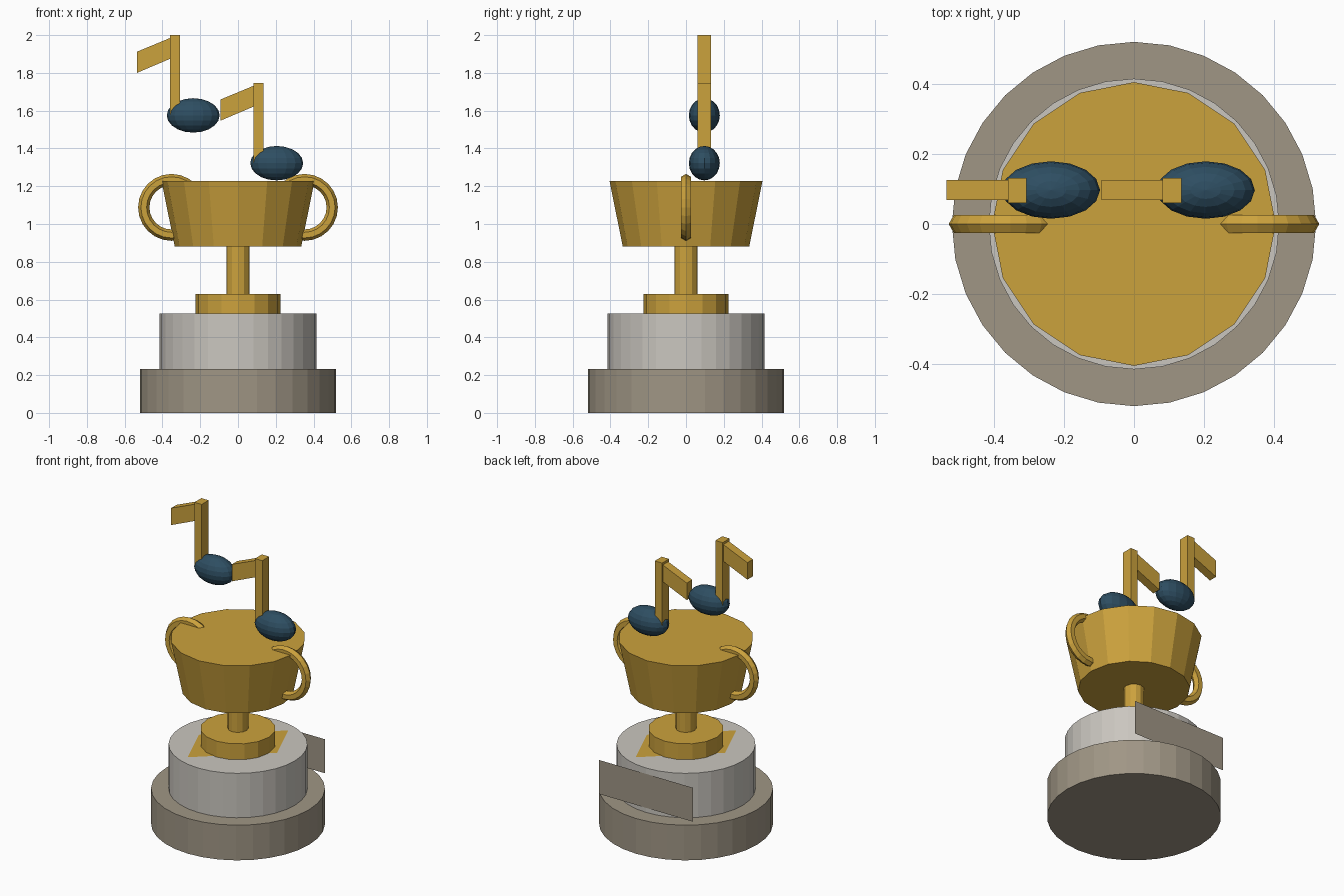
import bpy, bmesh, math
from mathutils import Matrix

if "Cube" in bpy.data.objects:
    bpy.data.objects.remove(bpy.data.objects["Cube"])


def material(name, rgb):
    m = bpy.data.materials.new(name)
    m.diffuse_color = (*rgb, 1)
    m.use_nodes = True
    m.node_tree.nodes["Principled BSDF"].inputs["Base Color"].default_value = m.diffuse_color
    return m


gold = material("gold", (0.60, 0.36, 0.046))
silver = material("pale_silver", (0.59, 0.565, 0.52))
stone = material("warm_grey", (0.35, 0.305, 0.235))
navy = material("dark_blue", (0.027, 0.076, 0.122))


def make(name, bm, mat):
    mesh = bpy.data.meshes.new(name)
    bm.normal_update()
    bm.to_mesh(mesh)
    bm.free()
    mesh.materials.append(mat)
    ob = bpy.data.objects.new(name, mesh)
    bpy.context.collection.objects.link(ob)
    return ob


def drum(name, r_low, r_high, z0, z1, sides, mat):
    bm = bmesh.new()
    bmesh.ops.create_cone(bm, cap_ends=True, segments=sides, radius1=r_low, radius2=r_high,
                          depth=z1 - z0, matrix=Matrix.Translation((0, 0, (z0 + z1) / 2)))
    # put a corner on the y axis
    bmesh.ops.rotate(bm, verts=bm.verts, matrix=Matrix.Rotation(math.pi / 2, 3, 'Z'))
    return make(name, bm, mat)


def sheet(name, points, mat):
    bm = bmesh.new()
    bm.faces.new([bm.verts.new(p) for p in points])
    return make(name, bm, mat)


def prism(name, outline, y0, y1, mat):
    # outline in x, z, extruded along y
    bm = bmesh.new()
    face = bm.faces.new([bm.verts.new((x, y0, z)) for x, z in outline])
    out = bmesh.ops.extrude_face_region(bm, geom=[face])
    moved = [v for v in out["geom"] if isinstance(v, bmesh.types.BMVert)]
    bmesh.ops.translate(bm, verts=moved, vec=(0, y1 - y0, 0))
    bmesh.ops.recalc_face_normals(bm, faces=bm.faces)
    return make(name, bm, mat)


# pedestal and cup
drum("lower_base", 0.52, 0.52, 0, 0.232, 32, stone)
drum("upper_base", 0.415, 0.415, 0.23, 0.525, 32, silver)
drum("cup_foot", 0.225, 0.225, 0.525, 0.63, 16, gold)
drum("cup_stem", 0.062, 0.062, 0.62, 0.89, 12, gold)
drum("cup_bowl", 0.335, 0.405, 0.882, 1.228, 16, gold)

# thin plaque behind the upper base, thin gold sheet under the foot
sheet("back_plaque", [(0.343, 0.418, 0.264), (-0.343, 0.418, 0.264),
                      (-0.343, 0.418, 0.488), (0.343, 0.418, 0.488)], stone)
sheet("foot_sheet", [(-0.137, -0.328, 0.5265), (0.265, 0.03, 0.5265),
                     (0.137, 0.328, 0.5265), (-0.265, -0.03, 0.5265)], gold)

# ring handles
for side, label in ((-1, "left"), (1, "right")):
    bpy.ops.mesh.primitive_torus_add(major_segments=24, minor_segments=6, major_radius=0.147,
                                     minor_radius=0.03, location=(side * 0.352, 0, 1.088),
                                     rotation=(math.pi / 2, 0, 0))
    ring = bpy.context.object
    ring.name = label + "_handle"
    ring.data.materials.append(gold)

# two musical notes, the second a shifted copy of the first
for label, dx, dz in (("upper", 0, 0), ("lower", 0.442, -0.253)):
    bm = bmesh.new()
    bmesh.ops.create_uvsphere(bm, u_segments=16, v_segments=10, radius=1,
                              matrix=Matrix.Translation((-0.237 + dx, 0.097, 1.575 + dz))
                              @ Matrix.Diagonal((0.14, 0.082, 0.091, 1)))
    make(label + "_note_head", bm, navy)
    stem = [(-0.36, 1.575), (-0.307, 1.575), (-0.307, 2.0), (-0.36, 2.0)]
    flag = [(-0.535, 1.80), (-0.335, 1.885), (-0.335, 1.995), (-0.535, 1.912)]
    prism(label + "_note_stem", [(x + dx, z + dz) for x, z in stem], 0.06, 0.132, gold)
    prism(label + "_note_flag", [(x + dx, z + dz) for x, z in flag], 0.068, 0.125, gold)
